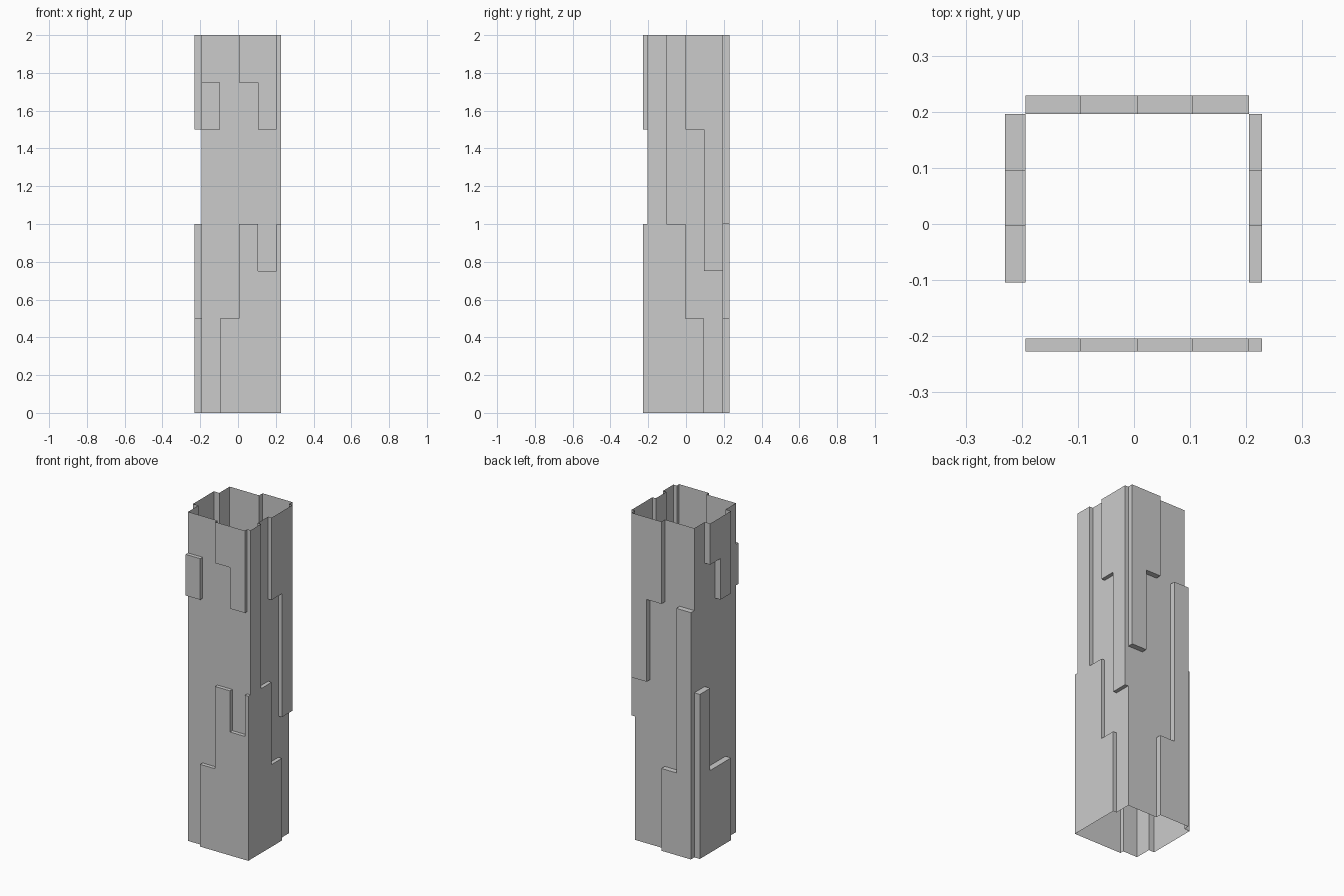
import bpy, bmesh

if "Cube" in bpy.data.objects:
    bpy.data.objects.remove(bpy.data.objects["Cube"])

# Grid lines: the outermost strip on each side is the raised panel thickness
X = [-0.23, -0.193, -0.095, 0.005, 0.105, 0.205, 0.228]
Y = [-0.227, -0.204, -0.104, -0.003, 0.096, 0.196, 0.229]
Z = [k * 0.25 for k in range(9)]

# Core of the tower
solid = {(i, j, k) for i in range(1, 5) for j in range(1, 5) for k in range(8)}

# Raised panels: (x cell, y cell, bottom z, top z)
front = [(1, 0, 1.5, 1.75), (2, 0, 0, 0.5), (3, 0, 0, 1), (3, 0, 1.75, 2),
         (4, 0, 0, 0.75), (4, 0, 1.5, 2), (5, 0, 0, 1)]
right = [(5, 1, 0, 2), (5, 2, 0, 1), (5, 3, 0, 0.5), (5, 3, 1.5, 2), (5, 4, 0.75, 2)]
back = [(1, 5, 0, 1.5), (2, 5, 0, 0.5), (3, 5, 1.5, 2), (4, 5, 1, 2)]
left = [(0, 4, 0, 1), (0, 3, 0, 0.5), (0, 3, 1.75, 2), (0, 2, 0, 0.5), (0, 2, 1.5, 2)]
for i, j, lo, hi in front + right + back + left:
    solid |= {(i, j, k) for k in range(round(lo * 4), round(hi * 4))}

# Skin: a face wherever a filled cell meets an empty one; both ends stay open
bm = bmesh.new()
verts = {}


def vert(c):
    if c not in verts:
        verts[c] = bm.verts.new((X[c[0]], Y[c[1]], Z[c[2]]))
    return verts[c]


for cell in sorted(solid):
    for axis in range(3):
        for side in (0, 1):
            other = list(cell)
            other[axis] += 2 * side - 1
            if tuple(other) in solid or (axis == 2 and other[2] in (-1, 8)):
                continue
            u, v = (axis + 1) % 3, (axis + 2) % 3
            ring = []
            for du, dv in ((0, 0), (1, 0), (1, 1), (0, 1)):
                c = list(cell)
                c[axis] += side
                c[u] += du
                c[v] += dv
                ring.append(vert(tuple(c)))
            bm.faces.new(ring if side else ring[::-1])

# Merge coplanar cells into clean flat panels
bmesh.ops.dissolve_limit(bm, angle_limit=0.01, verts=bm.verts[:], edges=bm.edges[:])
mesh = bpy.data.meshes.new("panelled_tower")
bm.to_mesh(mesh)
bm.free()
bpy.context.collection.objects.link(bpy.data.objects.new("panelled_tower", mesh))
